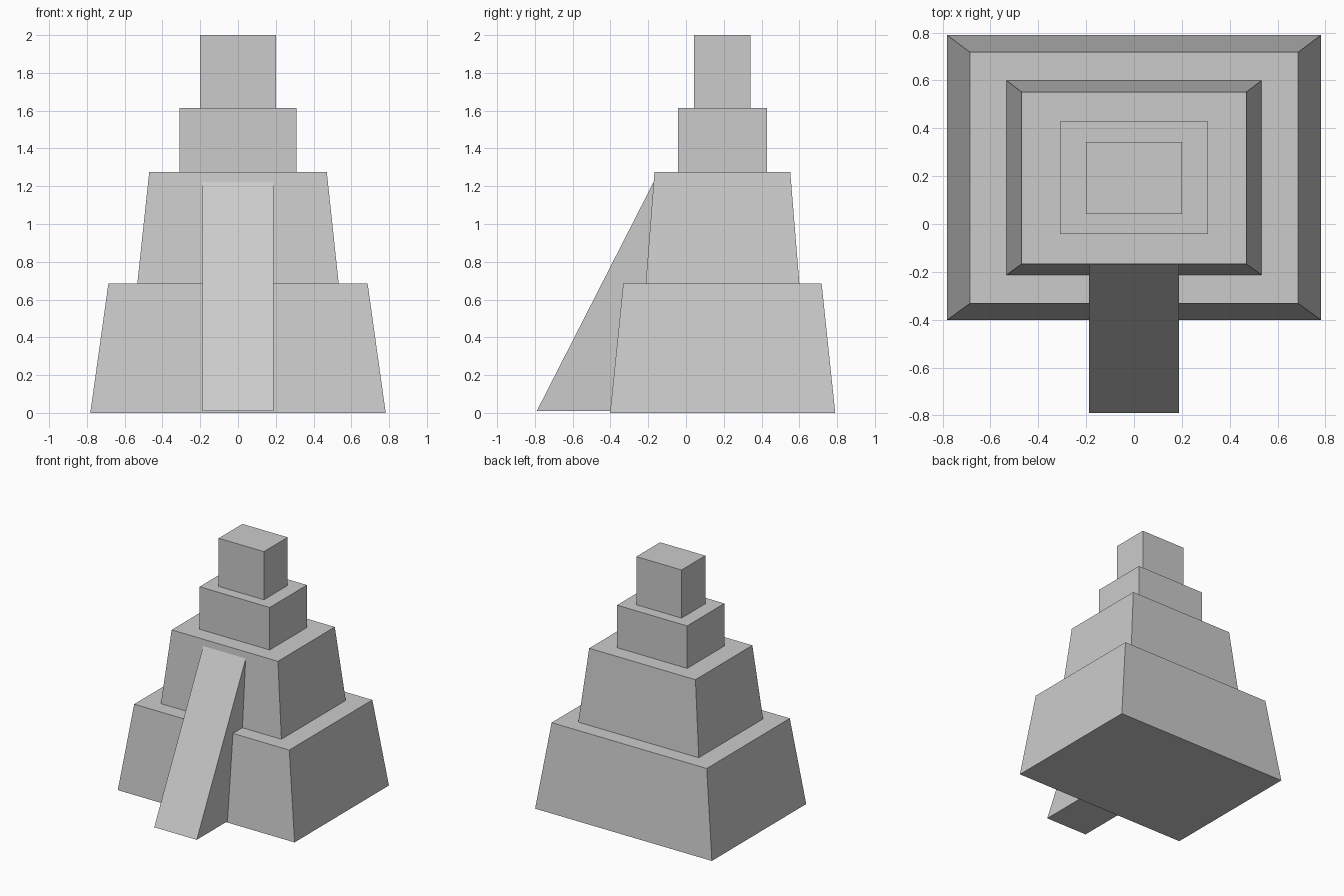
import bpy

if "Cube" in bpy.data.objects:
    bpy.data.objects.remove(bpy.data.objects["Cube"])


def make_object(name, verts, faces):
    mesh = bpy.data.meshes.new(name)
    mesh.from_pydata(verts, [], faces)
    mesh.update()
    obj = bpy.data.objects.new(name, mesh)
    bpy.context.collection.objects.link(obj)
    return obj


def tier(name, z0, z1, bottom, top):
    """Tapered block; bottom and top are (half width, front y, back y)."""
    verts = []
    for z, (w, front, back) in ((z0, bottom), (z1, top)):
        verts += [(-w, front, z), (w, front, z), (w, back, z), (-w, back, z)]
    sides = [(i, (i + 1) % 4, (i + 1) % 4 + 4, i + 4) for i in range(4)]
    return make_object(name, verts, [(3, 2, 1, 0), (4, 5, 6, 7)] + sides)


# Stacked tiers: two sloped terraces, then two straight blocks
tier("base_tier", 0, 0.686, (0.782, -0.402, 0.79), (0.686, -0.332, 0.718))
tier("middle_tier", 0.686, 1.275, (0.533, -0.213, 0.60), (0.47, -0.167, 0.552))
tier("upper_tier", 1.275, 1.615, (0.31, -0.042, 0.428), (0.31, -0.042, 0.428))
tier("top_block", 1.615, 2.0, (0.20, 0.042, 0.342), (0.20, 0.042, 0.342))

# Front ramp: triangular side profile (y, z) extruded across x
profile = [(-0.79, 0.01), (-0.17, 0.01), (-0.17, 1.225)]
ramp = [(x, y, z) for x in (-0.188, 0.188) for y, z in profile]
make_object("front_ramp", ramp,
            [(2, 1, 0), (3, 4, 5), (0, 1, 4, 3), (1, 2, 5, 4), (2, 0, 3, 5)])
